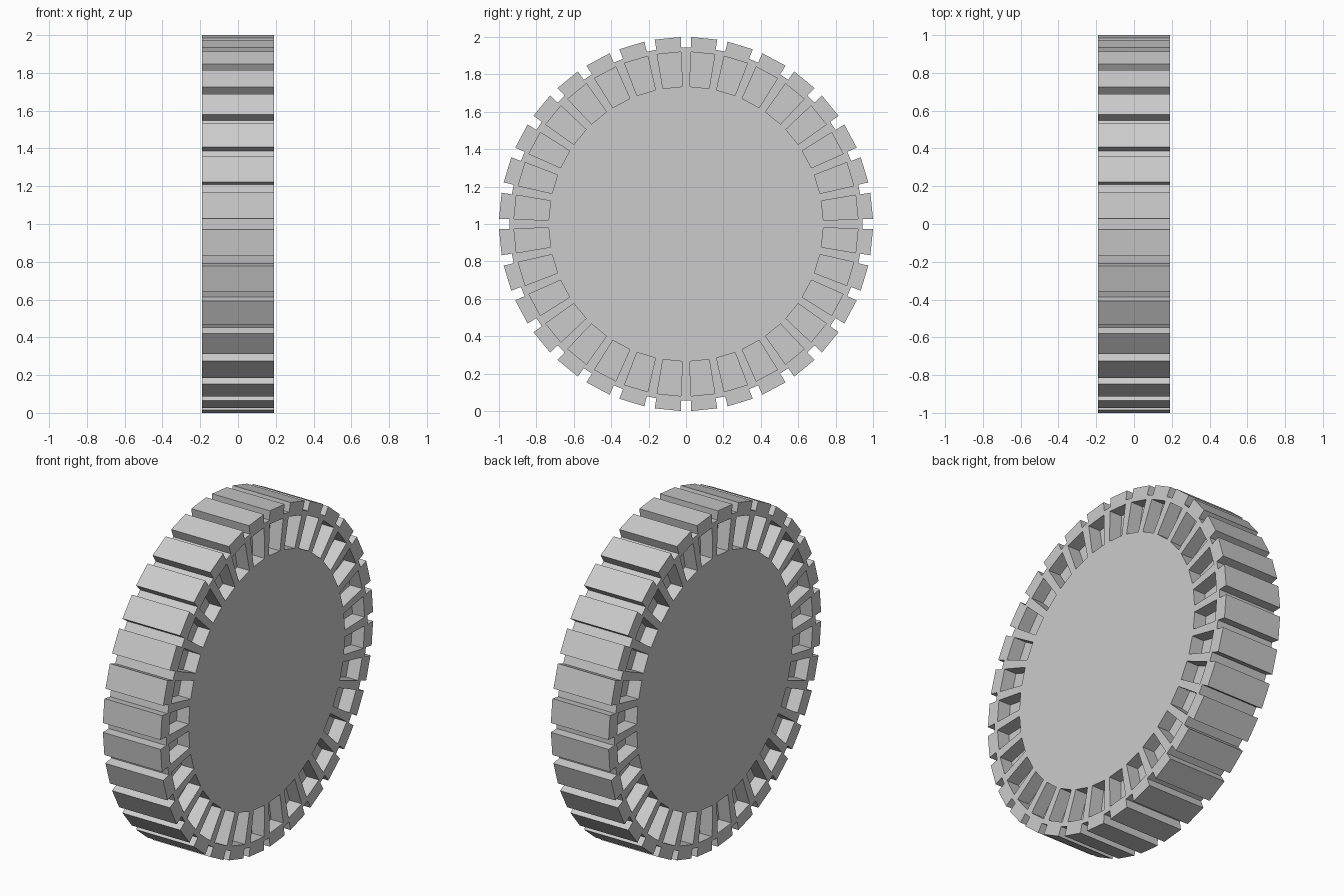
import bpy, bmesh, math

if "Cube" in bpy.data.objects:
    bpy.data.objects.remove(bpy.data.objects["Cube"])

N = 32                     # lugs around the wheel
HALF_W = 0.19              # half width along x
DEPTH = 0.08               # pocket depth
R_IN, R_POCKET, R_RIM, R_LUG = 0.735, 0.92, 0.945, 1.0
PITCH = 2 * math.pi / N
EDGE = math.radians(1.6)   # half the angle of a gap

bm = bmesh.new()

# angles of both edges of every lug, measured from the top
angles = []
for i in range(N):
    angles += [i * PITCH + EDGE, (i + 1) * PITCH - EDGE]
M = len(angles)


def ring(radius, x):
    return [bm.verts.new((x, radius * math.sin(a), 1 + radius * math.cos(a))) for a in angles]


def strip(a, b, i):
    """Quad between two rings over segment i."""
    j = (i + 1) % M
    bm.faces.new((a[i], a[j], b[j], b[i]))


rims, lugs = [], []
for s in (-1, 1):
    x, floor_x = s * HALF_W, s * (HALF_W - DEPTH)
    inner, pocket, rim, lug = (ring(r, x) for r in (R_IN, R_POCKET, R_RIM, R_LUG))
    f_in, f_out = ring(R_IN, floor_x), ring(R_POCKET, floor_x)
    # central disc
    bm.faces.new(inner)
    for i in range(M):
        strip(pocket, rim, i)
        if i % 2:                       # spoke between pockets
            strip(inner, pocket, i)
        else:                           # recessed pocket and lug end
            strip(f_in, f_out, i)
            strip(inner, f_in, i)
            strip(pocket, f_out, i)
            for k in (i, i + 1):
                bm.faces.new((inner[k], pocket[k], f_out[k], f_in[k]))
            strip(rim, lug, i)
    rims.append(rim)
    lugs.append(lug)

# tread: lug tops, lug flanks and gap floors
for i in range(M):
    if i % 2:
        strip(rims[0], rims[1], i)
    else:
        strip(lugs[0], lugs[1], i)
        for k in (i, i + 1):
            bm.faces.new((rims[0][k], lugs[0][k], lugs[1][k], rims[1][k]))

bmesh.ops.recalc_face_normals(bm, faces=bm.faces)
mesh = bpy.data.meshes.new("lugged_wheel")
bm.to_mesh(mesh)
bm.free()

grey = bpy.data.materials.new("plain_grey")
grey.diffuse_color = (0.6, 0.6, 0.6, 1)
grey.use_nodes = True
grey.node_tree.nodes["Principled BSDF"].inputs["Base Color"].default_value = grey.diffuse_color
mesh.materials.append(grey)
wheel = bpy.data.objects.new("lugged_wheel", mesh)
bpy.context.collection.objects.link(wheel)
